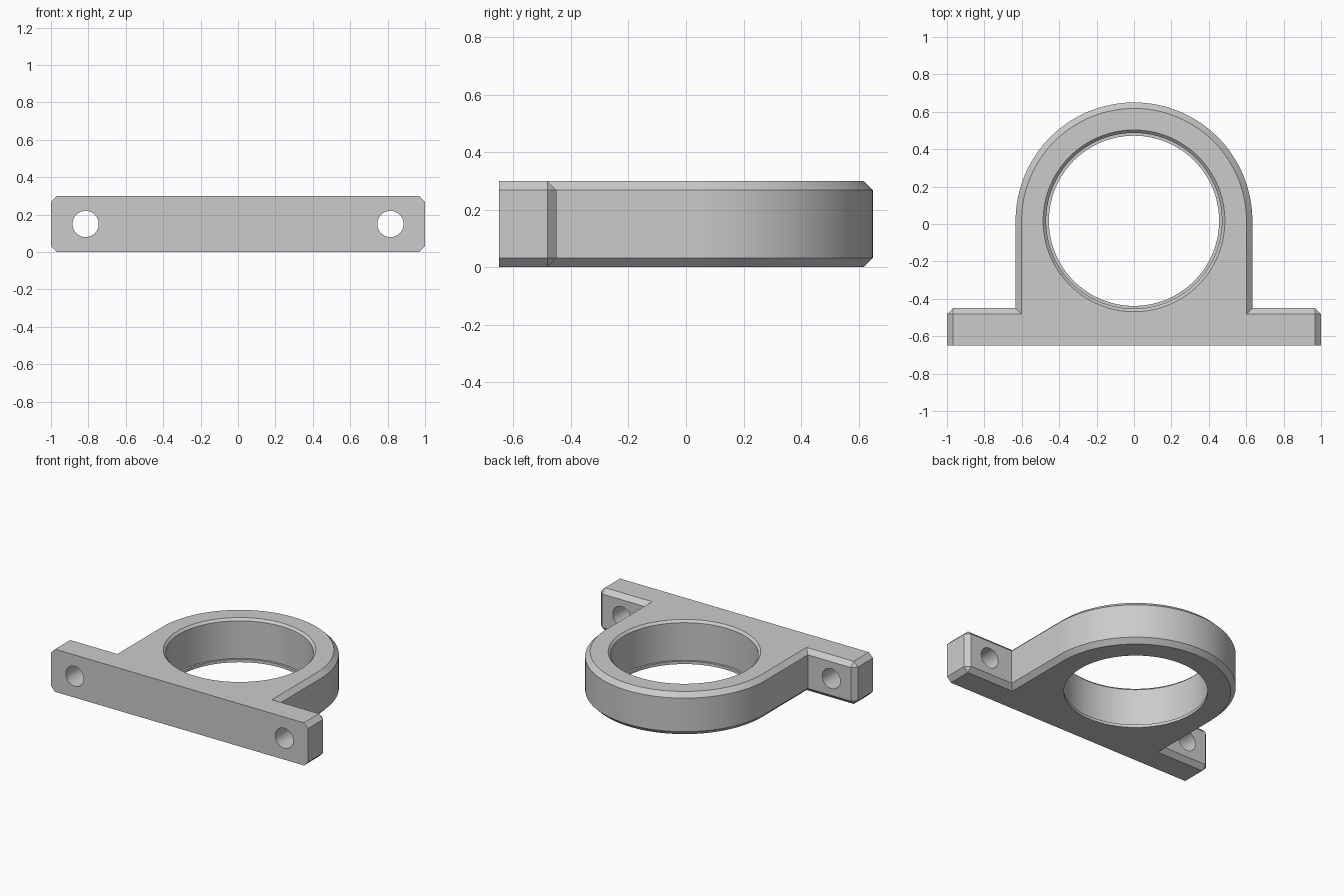
import bpy, bmesh
from math import sin, cos, pi, radians
from mathutils import Matrix

cube = bpy.data.objects.get("Cube")
if cube:
    bpy.data.objects.remove(cube, do_unlink=True)

HEIGHT = 0.3
CHAMFER = 0.032
FRONT, FOOT_BACK = -0.65, -0.45
RADIUS, CENTRE_Y = 0.633, 0.017

grey = bpy.data.materials.new("grey metal")
grey.use_nodes = True
colour = (0.6, 0.6, 0.6, 1)
grey.diffuse_color = colour
grey.node_tree.nodes["Principled BSDF"].inputs["Base Color"].default_value = colour


def make_object(name, bm):
    bmesh.ops.recalc_face_normals(bm, faces=bm.faces)
    mesh = bpy.data.meshes.new(name)
    bm.to_mesh(mesh)
    bm.free()
    mesh.materials.append(grey)
    obj = bpy.data.objects.new(name, mesh)
    bpy.context.collection.objects.link(obj)
    return obj


def lathe(name, rings, matrix, sides):
    """Closed solid of revolution from (radius, height) pairs."""
    bm = bmesh.new()
    loops = [[bm.verts.new((r * cos(2 * pi * i / sides), r * sin(2 * pi * i / sides), z))
              for i in range(sides)] for r, z in rings]
    for low, high in zip(loops, loops[1:]):
        for i in range(sides):
            j = (i + 1) % sides
            bm.faces.new((low[i], low[j], high[j], high[i]))
    bm.faces.new(loops[0])
    bm.faces.new(loops[-1])
    bm.transform(matrix)
    obj = make_object(name, bm)
    obj.hide_render = True
    return obj


# Housing outline: wide mounting foot, straight cheeks and a round back
STEPS = 72
outline = [(-1, FOOT_BACK), (-1, FRONT), (1, FRONT), (1, FOOT_BACK), (RADIUS, FOOT_BACK)]
outline += [(RADIUS * cos(pi * i / STEPS), CENTRE_Y + RADIUS * sin(pi * i / STEPS))
            for i in range(STEPS + 1)]
outline.append((-RADIUS, FOOT_BACK))

bm = bmesh.new()
base = bm.faces.new([bm.verts.new((x, y, 0)) for x, y in outline])
extruded = bmesh.ops.extrude_face_region(bm, geom=[base])["geom"]
bmesh.ops.translate(bm, vec=(0, 0, HEIGHT),
                    verts=[v for v in extruded if isinstance(v, bmesh.types.BMVert)])
bmesh.ops.recalc_face_normals(bm, faces=bm.faces)


# Chamfer the rims, except along the front, and the foot's outer back corners
def is_chamfered(edge):
    a, b = (v.co for v in edge.verts)
    if abs(a.z - b.z) < 0.01:
        return max(a.y, b.y) > FRONT + 0.01
    return abs(a.x) > 0.99 and a.y > FRONT + 0.01


bmesh.ops.bevel(bm, geom=[e for e in bm.edges if is_chamfered(e)],
                offset=CHAMFER, offset_type='OFFSET', segments=1,
                affect='EDGES', clamp_overlap=False)
housing = make_object("bearing_housing", bm)

# Stepped bore with a retaining lip below and a chamfered mouth above
bore_rings = [(0.455, -0.1), (0.455, 0.02), (0.47, 0.02),
              (0.47, HEIGHT - 0.016), (0.486, HEIGHT), (0.486, HEIGHT + 0.1)]
cutters = [lathe("bore_cutter", bore_rings, Matrix.Translation((0, CENTRE_Y, 0)), 128)]

# Bolt holes through the foot
for side, x in (("left", 0.815), ("right", -0.815)):
    place = Matrix.Translation((x, -0.55, HEIGHT / 2)) @ Matrix.Rotation(pi / 2, 4, 'X')
    cutters.append(lathe(side + "_bolt_hole_cutter", [(0.07, -0.3), (0.07, 0.3)], place, 48))

bpy.ops.object.select_all(action='DESELECT')
housing.select_set(True)
bpy.context.view_layer.objects.active = housing
for cutter in cutters:
    cut = housing.modifiers.new(cutter.name, 'BOOLEAN')
    cut.operation = 'DIFFERENCE'
    cut.solver = 'EXACT'
    cut.object = cutter
    bpy.ops.object.modifier_apply(modifier=cut.name)
    bpy.data.objects.remove(cutter, do_unlink=True)

bpy.ops.object.shade_smooth_by_angle(angle=radians(25))
